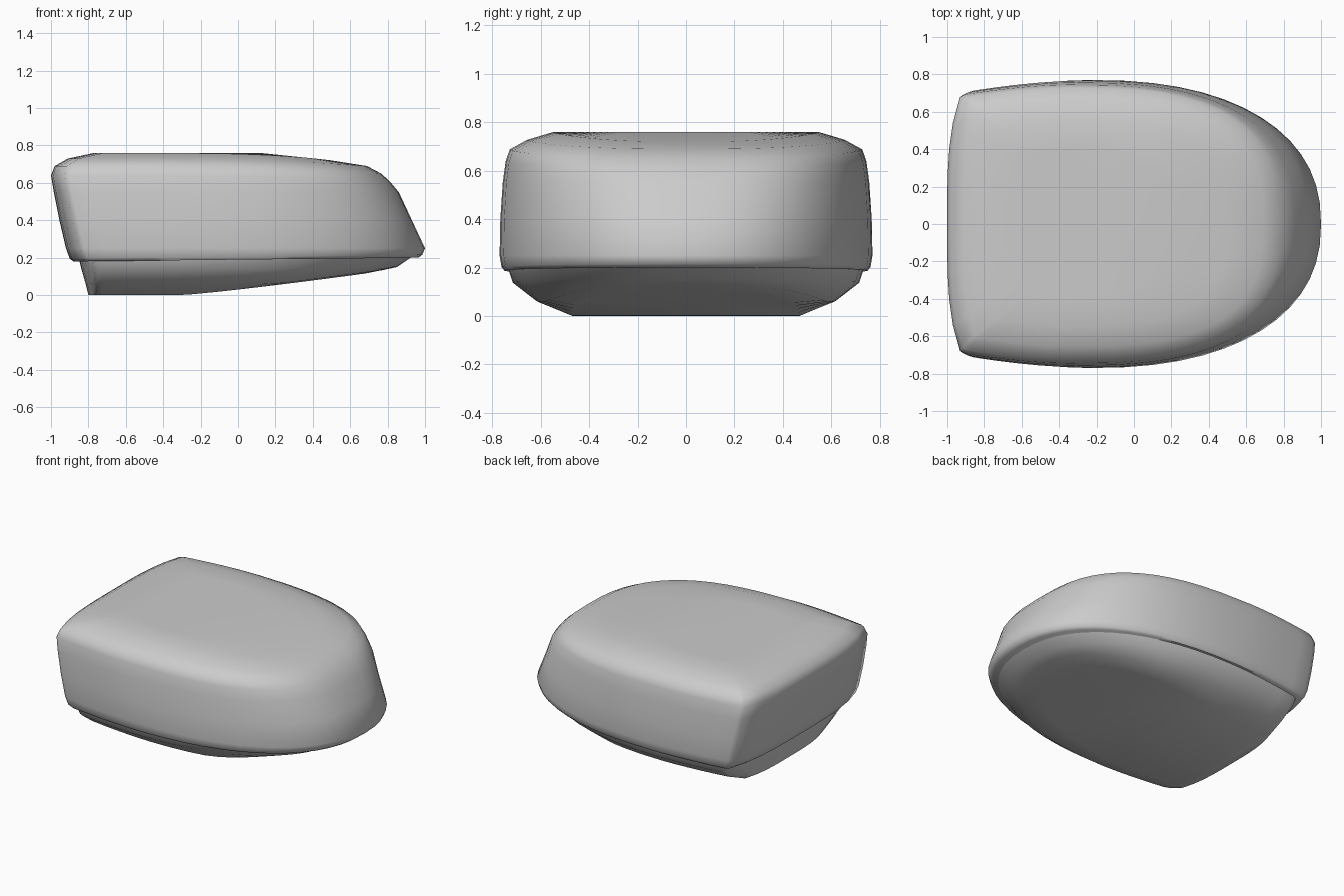
import bpy, bmesh, math

if "Cube" in bpy.data.objects:
    bpy.data.objects.remove(bpy.data.objects["Cube"])


def outline(xb, xf, hw, p, n=14):
    """Plan outline: bowed back edge, gently swelling sides, rounded nose."""
    bow = 0.07 * hw / 0.77
    xc, yc = xb + bow, hw * 0.91
    xm = xb + (xf - xb) * 0.36
    half = [(xb + bow * abs(k / 5) ** 3.5, yc * k / 5) for k in range(6)]
    half.append((xc + 0.03, hw * 0.93))
    for k in range(1, 6):
        x = xc + 0.03 + (xm - xc - 0.03) * k / 5
        half.append((x, hw * (1 - 0.07 * (1 - k / 5) ** 1.7)))
    for k in range(1, n + 1):
        a = math.pi / 2 * k / n
        half.append((xm + (xf - xm) * math.sin(a) ** (2 / p),
                     hw * max(0, math.cos(a)) ** (2 / p)))
    half[-1] = (xf, 0)
    return half + [(x, -y) for x, y in half[-2:0:-1]]


def loft(name, rings, angle):
    """Each ring: back x, front x, half width, nose exponent, z function."""
    bm = bmesh.new()
    loops = [[bm.verts.new((x, y, zf(x))) for x, y in outline(xb, xf, hw, p)]
             for xb, xf, hw, p, zf in rings]
    for a, b in zip(loops, loops[1:]):
        for i in range(len(a)):
            j = (i + 1) % len(a)
            bm.faces.new((a[i], a[j], b[j], b[i]))
    # Cap each end with strips across the outline
    for loop in (loops[0], loops[-1]):
        m = len(loop)
        for i in range(m // 2):
            quad = [loop[i], loop[i + 1], loop[(m - i - 1) % m], loop[(m - i) % m]]
            face = list(dict.fromkeys(quad))
            bm.faces.new(face)
    bmesh.ops.recalc_face_normals(bm, faces=bm.faces)
    mesh = bpy.data.meshes.new(name)
    bm.to_mesh(mesh)
    bm.free()
    ob = bpy.data.objects.new(name, mesh)
    bpy.context.collection.objects.link(ob)
    bpy.ops.object.select_all(action='DESELECT')
    bpy.context.view_layer.objects.active = ob
    ob.select_set(True)
    bpy.ops.object.shade_smooth_by_angle(angle=math.radians(angle))
    return ob


def ramp(xb, xf, zb, zf, power=3):
    return lambda x: zb + (zf - zb) * max(0, (x - xb) / (xf - xb)) ** power


def keel(low, lift=0):
    return lambda x: max(low, 0.118 * max(0, (x + 0.3) / 1.0) ** 1.15 + lift)


# Upper body shell
body = [  # back x, front x, half width, nose exponent, back z, front z, ramp power
    (-0.88, 0.965, 0.75, 2.3, 0.18, 0.20, 1),
    (-0.90, 0.985, 0.762, 2.3, 0.195, 0.215, 1),
    (-0.92, 1.00, 0.77, 2.3, 0.25, 0.25, 1),
    (-0.955, 0.93, 0.767, 2.4, 0.40, 0.40, 1),
    (-0.985, 0.86, 0.757, 2.6, 0.55, 0.55, 1),
    (-1.00, 0.81, 0.745, 2.7, 0.64, 0.61, 3),
    (-0.98, 0.765, 0.728, 2.8, 0.69, 0.65, 3),
    (-0.91, 0.69, 0.655, 2.8, 0.73, 0.69, 3),
    (-0.77, 0.50, 0.55, 2.8, 0.76, 0.72, 4),
    (-0.60, 0.12, 0.40, 2.8, 0.76, 0.76, 1),
]
loft("upper_body", [(b, f, w, p, ramp(b, f, z0, z1, q))
                    for b, f, w, p, z0, z1, q in body], 50)

# Dark-side lower hull with rising keel
loft("lower_hull", [
    (-0.85, 0.93, 0.735, 2.3, ramp(-0.85, 0.93, 0.19, 0.205, 1)),
    (-0.835, 0.85, 0.715, 2.3, ramp(-0.835, 0.85, 0.13, 0.15, 1)),
    (-0.815, 0.78, 0.615, 2.3, keel(0.06, 0.006)),
    (-0.80, 0.68, 0.47, 2.4, keel(0.0)),
], 50)
